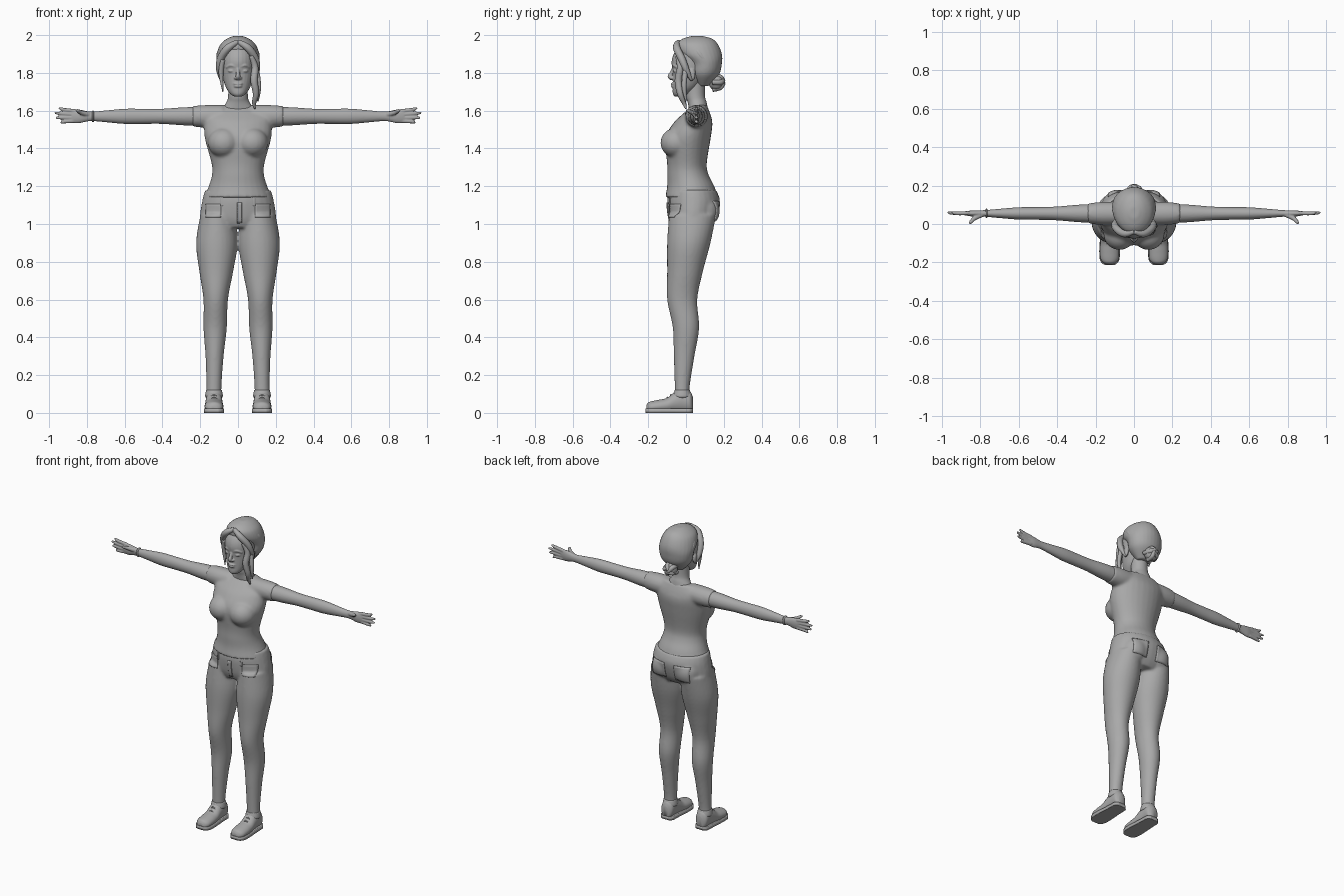
import bpy, bmesh, math
from mathutils import Vector

cube = bpy.data.objects.get("Cube")
if cube:
    bpy.data.objects.remove(cube, do_unlink=True)

grey = bpy.data.materials.new("plain grey")
grey.use_nodes = True
grey.diffuse_color = (.4, .4, .4, 1)
grey.node_tree.nodes["Principled BSDF"].inputs["Base Color"].default_value = grey.diffuse_color
SIDES = {"left": 1, "right": -1}


def smooth_path(keys, steps=5):
    """Catmull-Rom interpolation through tuples of any length."""
    keys = [Vector(key) for key in keys]
    padded = [keys[0]] + keys + [keys[-1]]
    path = []
    for before, start, end, after in zip(padded, padded[1:], padded[2:], padded[3:]):
        for step in range(steps):
            t = step / steps
            leave, arrive = (end - before) / 2, (after - start) / 2
            blend = t * t * (3 - 2 * t)
            path.append(start + (end - start) * blend
                        + leave * (t * (1 - t) ** 2) - arrive * (t * t * (1 - t)))
    return path + [keys[-1]]


def skin_rings(bm, rings):
    """Bridge neighbouring rings and close both ends."""
    rows = [[bm.verts.new(point) for point in ring] for ring in rings]
    for low, high in zip(rows, rows[1:]):
        for i in range(len(low)):
            bm.faces.new((low[i - 1], low[i], high[i], high[i - 1]))
    bm.faces.new(rows[0])
    bm.faces.new(rows[-1])


def circle(count):
    return [(math.cos(math.tau * k / count), math.sin(math.tau * k / count)) for k in range(count)]


def loft(bm, axis, sections, side=1):
    """Ellipse sections: position on axis, two centres, two radii."""
    u, v = [i for i in range(3) if i != axis]
    rings = []
    for along, centre_u, centre_v, radius_u, radius_v in smooth_path(sections):
        ring = []
        for c, s in circle(28):
            point = Vector()
            point[axis], point[u], point[v] = along, centre_u + radius_u * c, centre_v + radius_v * s
            point.x *= side
            ring.append(point)
        rings.append(ring)
    skin_rings(bm, rings)


def upright(bm, rows, side=1, centre=lambda z: 0):
    """Body part given by height, front, back and half width."""
    loft(bm, 2, [(z, centre(z), (front + back) / 2, half, (back - front) / 2)
                 for z, front, back, half in rows], side)


def sideways(bm, rows, side, y=.055, z=1.57):
    """Arm part given by reach, depth radius and height radius."""
    loft(bm, 0, [(x, y, z, depth, height) for x, depth, height in rows], side)


def tube(bm, keys, side=1):
    """Round tube through points given as x, y, z, radius."""
    path = smooth_path(keys)
    rings = []
    for before, here, after in zip(path[:1] + path, path, path[1:] + path[-1:]):
        along = (after - before).to_3d()
        e = along.cross(Vector((.3, 1, .2))).normalized()
        f = along.cross(e).normalized()
        ring = [here.to_3d() + (e * c + f * s) * here[3] for c, s in circle(10)]
        rings.append([(point.x * side, point.y, point.z) for point in ring])
    skin_rings(bm, rings)


def ball(bm, centre, radii):
    made = bmesh.ops.create_uvsphere(bm, u_segments=20, v_segments=12, radius=1)["verts"]
    bmesh.ops.scale(bm, vec=radii, verts=made)
    bmesh.ops.translate(bm, vec=centre, verts=made)


def finish(name, bm, voxel=0, relax=0):
    """Make the object, optionally fusing its pieces into one skin."""
    bmesh.ops.recalc_face_normals(bm, faces=bm.faces)
    mesh = bpy.data.meshes.new(name)
    bm.to_mesh(mesh)
    bm.free()
    mesh.materials.append(grey)
    mesh.shade_smooth()
    ob = bpy.data.objects.new(name, mesh)
    bpy.context.collection.objects.link(ob)
    if voxel:
        fuse = ob.modifiers.new("fuse", 'REMESH')
        fuse.mode, fuse.voxel_size, fuse.use_smooth_shade = 'VOXEL', voxel, True
        soften = ob.modifiers.new("soften", 'SMOOTH')
        soften.factor, soften.iterations = .5, relax
    return ob


# Jeans: hips blended with both legs
bm = bmesh.new()
upright(bm, [(.98, -.07, .13, .16), (1.03, -.09, .16, .2), (1.12, -.1, .18, .19), (1.18, -.09, .16, .175)])
for side in SIDES.values():
    upright(bm, [(1.05, -.09, .16, .09), (.9, -.1, .13, .11), (.75, -.1, .09, .09), (.6, -.1, .06, .065),
                 (.45, -.07, .07, .062), (.3, -.065, .045, .048), (.14, -.06, .02, .04), (.08, -.06, .02, .043)],
            side, lambda z: .13 - .02 * z)
    ball(bm, (.085 * side, .09, 1.07), (.085, .085, .09))
jeans = finish("jeans", bm, .008, 8)

# Shirt: torso, bust and short shoulder caps
bm = bmesh.new()
upright(bm, [(1.14, -.11, .17, .18), (1.2, -.1, .15, .155), (1.26, -.1, .12, .138), (1.32, -.1, .11, .14),
             (1.45, -.11, .13, .175), (1.53, -.07, .14, .18), (1.58, -.02, .13, .18), (1.63, .04, .11, .1)])
for side in SIDES.values():
    ball(bm, (.075 * side, -.05, 1.43), (.085, .086, .08))
    sideways(bm, [(.08, .06, .06), (.17, .06, .06), (.24, .052, .055)], side)
finish("shirt", bm, .008, 8)

# Arms and hands
for label, side in SIDES.items():
    bm = bmesh.new()
    sideways(bm, [(.15, .05, .05), (.28, .046, .048), (.4, .036, .04), (.5, .033, .04), (.6, .032, .04),
                  (.7, .024, .031), (.78, .017, .025), (.84, .016, .036), (.88, .01, .034)], side)
    for k, reach in enumerate((.95, .97, .965, .94)):
        spread = 1.5 - k
        base, tip = 1.572 + .017 * spread, 1.575 + .025 * spread
        tube(bm, [(.86, .057, base, .011), (.92, .055, (base + tip) / 2, .01),
                  (reach - .006, .058, tip, .007), (reach, .058, tip, .003)], side)
    tube(bm, [(.79, .05, 1.58, .014), (.83, .03, 1.59, .012), (.85, .01, 1.6, .009), (.857, 0, 1.6, .004)], side)
    finish(label + "_arm", bm, .004, 2)

# Bracelet on the right wrist
bm = bmesh.new()
sideways(bm, [(.762, .02, .028), (.768, .025, .031), (.774, .02, .028)], -1)
finish("bracelet", bm)

# Neck
bm = bmesh.new()
upright(bm, [(1.58, .02, .12, .11), (1.64, .01, .11, .064), (1.68, 0, .1, .052), (1.77, 0, .1, .052)])
finish("neck", bm)

# Head with nose, brows, lips, chin and ears
bm = bmesh.new()
upright(bm, [(1.675, -.06, -.01, .02), (1.69, -.07, .02, .042), (1.73, -.07, .07, .067), (1.8, -.07, .11, .086),
             (1.86, -.076, .13, .09), (1.91, -.06, .14, .086), (1.96, -.02, .12, .06)])
tube(bm, [(0, -.064, 1.83, .008), (0, -.077, 1.8, .01), (0, -.085, 1.782, .013), (0, -.073, 1.768, .01)])
for height, width in ((1.742, .026), (1.729, .023)):
    ball(bm, (0, -.067, height), (width, .013, .007))
ball(bm, (0, -.05, 1.69), (.023, .017, .016))
for side in SIDES.values():
    tube(bm, [(.012, -.069, 1.832, .005), (.038, -.064, 1.84, .007), (.062, -.046, 1.828, .005)], side)
    ball(bm, (.034 * side, -.057, 1.81), (.019, .012, .008))
    ball(bm, (.012 * side, -.074, 1.773), (.009, .012, .008))
    ball(bm, (.089 * side, .03, 1.79), (.01, .02, .032))
finish("head", bm, .004, 2)

# Hair mass swept back
bm = bmesh.new()
upright(bm, [(1.73, .06, .12, .045), (1.79, .02, .175, .098), (1.85, .01, .19, .112), (1.9, -.04, .19, .112),
             (1.95, -.05, .17, .094), (1.98, -.02, .14, .06), (1.995, .03, .09, .025)])
finish("hair", bm, .006, 4)

# Combed locks running over the skull from the parting to the bun
bm = bmesh.new()
parting, nape = Vector((0, -.5, .85)), Vector((0, .8, -.7))
for side in SIDES.values():
    for k in range(4):
        lift = .1 + .3 * k
        bulge = Vector((math.cos(lift), math.sin(lift) * .8, math.sin(lift) * .6))
        keys = []
        for step in range(7):
            t = step / 6
            wave = math.sin(math.pi * t)
            d = (parting.lerp(nape, t) + bulge * wave).normalized()
            keys.append((d.x * .1, .06 + d.y * .11, 1.87 + d.z * .11, .008 + .01 * wave))
        tube(bm, keys, side)
    # Side sweep framing the face
    tube(bm, [(0, -.04, 1.965, .012), (.05, -.05, 1.935, .02), (.09, -.025, 1.88, .02),
              (.1, 0, 1.82, .017), (.09, .03, 1.76, .006)], side)
# Long loose strand on the left, short wisp on the right
tube(bm, [(.07, -.045, 1.89, .012), (.09, -.03, 1.83, .018), (.085, -.04, 1.76, .02),
          (.095, -.03, 1.69, .017), (.085, -.01, 1.64, .011), (.09, 0, 1.61, .004)])
tube(bm, [(.095, 0, 1.84, .014), (.11, -.01, 1.73, .013), (.105, 0, 1.65, .004)])
tube(bm, [(.08, -.035, 1.87, .012), (.09, -.02, 1.8, .013), (.08, -.02, 1.7, .003)], -1)
finish("hair_locks", bm)

# Bun wound from coils
bm = bmesh.new()
middle = 1.75
ball(bm, (0, .16, middle), (.043, .04, .043))
for c, s in circle(5):
    tube(bm, [(.04 * c, .14, middle + .04 * s, .013), (.027 * c, .182, middle + .027 * s, .015),
              (-.01 * s, .198, middle + .01 * c, .011)])
finish("hair_bun", bm)

# Shoes, with soles cut from the same outline, plus laces and cuffs
shoe_rows = [(.036, .02, .085), (.02, .04, .115), (-.02, .043, .128), (-.06, .045, .11), (-.1, .048, .08),
             (-.14, .05, .07), (-.18, .047, .062), (-.2, .036, .055), (-.21, .02, .04)]
for label, side in SIDES.items():
    bm = bmesh.new()
    loft(bm, 1, [(y, .127, height / 2, half, height / 2) for y, half, height in shoe_rows], side)
    finish(label + "_shoe", bm)
    bm = bmesh.new()
    loft(bm, 1, [(y * 1.02, .127, .011, half + .004, .011) for y, half, height in shoe_rows], side)
    for vert in bm.verts:
        vert.co.z = .022 if vert.co.z > .011 else 0
    finish(label + "_sole", bm)
    bm = bmesh.new()
    for k in range(3):
        y, z = -.06 - .02 * k, .11 - .014 * k
        tube(bm, [(.105, y, z - .012, .003), (.127, y, z, .004), (.149, y, z - .012, .003)], side)
    upright(bm, [(.08, -.06, .02, .042), (.09, -.07, .03, .047), (.12, -.06, .02, .042)], side, lambda z: .127)
    finish(label + "_laces_and_cuff", bm)


def patch(name, x, z, half_width, half_height, y):
    """Thin cloth plate laid on the jeans from the front or the back."""
    bm = bmesh.new()
    for vert in bmesh.ops.create_grid(bm, x_segments=8, y_segments=8, size=1)["verts"]:
        vert.co = (x + half_width * vert.co.x, y, z + half_height * vert.co.y)
    ob = finish(name, bm)
    lay = ob.modifiers.new("lay", 'SHRINKWRAP')
    lay.target, lay.wrap_method, lay.offset = jeans, 'PROJECT', .002
    lay.use_project_x = lay.use_project_z = False
    lay.use_project_y = lay.use_positive_direction = lay.use_negative_direction = True
    thick = ob.modifiers.new("thickness", 'SOLIDIFY')
    thick.thickness, thick.offset = .006, 0


# Pockets, belt loops and fly
for label, side in SIDES.items():
    patch(label + "_back_pocket", .085 * side, 1.07, .05, .05, .4)
    patch(label + "_front_pocket", .13 * side, 1.07, .04, .035, -.4)
    patch(label + "_belt_loop", .085 * side, 1.12, .006, .025, -.4)
patch("fly", .008, 1.06, .012, .055, -.4)
